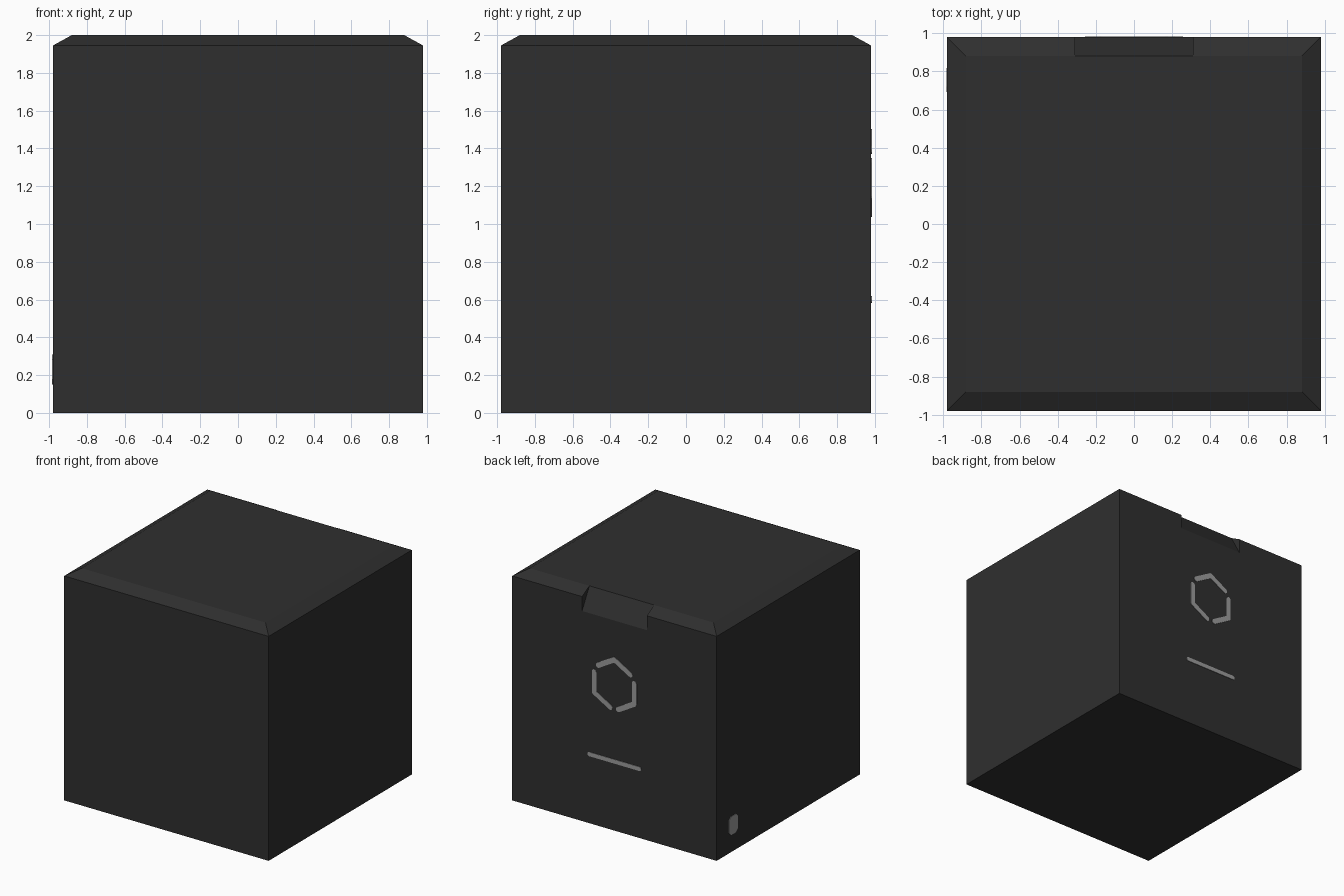
import bpy, bmesh, math
from mathutils import Vector

if "Cube" in bpy.data.objects:
    bpy.data.objects.remove(bpy.data.objects["Cube"])


def material(name, value):
    m = bpy.data.materials.new(name)
    m.diffuse_color = (value, value, value, 1)
    m.use_nodes = True
    m.node_tree.nodes["Principled BSDF"].inputs["Base Color"].default_value = m.diffuse_color
    return m


charcoal = material("charcoal", 0.028)
light_grey = material("light_grey", 0.33)


def add_object(name, bm, mat):
    bmesh.ops.recalc_face_normals(bm, faces=bm.faces)
    me = bpy.data.meshes.new(name)
    bm.to_mesh(me)
    bm.free()
    me.materials.append(mat)
    ob = bpy.data.objects.new(name, me)
    bpy.context.collection.objects.link(ob)
    return ob


def prism(bm, points, offset):
    """Closed outline extruded along an offset vector."""
    face = bm.faces.new([bm.verts.new(p) for p in points])
    ext = bmesh.ops.extrude_face_region(bm, geom=[face], use_keep_orig=True)
    verts = [g for g in ext["geom"] if isinstance(g, bmesh.types.BMVert)]
    bmesh.ops.translate(bm, verts=verts, vec=offset)


H = 0.98      # half width of the box
T = 0.004     # thickness of the painted plates

# Box body: stacked square sections give the sloped top rim
bm = bmesh.new()
rings = []
for half, z in ((H, 0), (H, 1.945), (0.88, 2)):
    rings.append([bm.verts.new((sx * half, sy * half, z))
                  for sx, sy in ((-1, -1), (1, -1), (1, 1), (-1, 1))])
for lo, hi in zip(rings, rings[1:]):
    for i in range(4):
        j = (i + 1) % 4
        bm.faces.new((lo[i], lo[j], hi[j], hi[i]))
bm.faces.new(rings[0][::-1])
bm.faces.new(rings[-1])
body = add_object("box_body", bm, charcoal)

# Sloped finger recess in the back rim
bm = bmesh.new()
prism(bm, [(-0.31, y, z) for y, z in ((0.86, 2.036), (1.0, 1.784), (1.1, 1.784), (1.1, 2.036))],
      (0.62, 0, 0))
cutter = add_object("recess_cutter", bm, charcoal)
cutter.hide_render = True
cutter.hide_viewport = True
cut = body.modifiers.new("finger_recess", "BOOLEAN")
cut.operation = "DIFFERENCE"
cut.solver = "EXACT"
cut.object = cutter


def stroke(bm, a, b, r):
    """Round-ended bar from a to b (x, z) on the back face."""
    a, b = Vector(a), Vector(b)
    ang = math.atan2(b.y - a.y, b.x - a.x)
    pts = []
    for centre, start in ((b, ang - math.pi / 2), (a, ang + math.pi / 2)):
        for k in range(7):
            t = start + math.pi * k / 6
            pts.append((centre.x + r * math.cos(t), H, centre.y + r * math.sin(t)))
    prism(bm, pts, (0, T, 0))


# Broken hexagon outline on the back: three bent bars
corner = [Vector((0.222 * math.cos(math.radians(90 + 60 * i)),
                  1.26 + 0.222 * math.sin(math.radians(90 + 60 * i)))) for i in range(6)]
bm = bmesh.new()
for i in (0, 2, 4):
    for n in (i - 1, (i + 1) % 6):
        stroke(bm, corner[i], corner[i].lerp(corner[n], 0.8), 0.022)
add_object("hexagon_outline", bm, light_grey)

# Horizontal bar below it
bm = bmesh.new()
stroke(bm, (-0.24, 0.6), (0.24, 0.6), 0.018)
add_object("back_bar", bm, light_grey)

# Small clipped-corner plate low on the left side
bm = bmesh.new()
w, h, c = 0.062, 0.08, 0.028
pts = [(w, h - c), (w - c, h), (c - w, h), (-w, h - c),
       (-w, c - h), (c - w, -h), (w - c, -h), (w, c - h)]
prism(bm, [(-H, 0.755 + y, 0.23 + z) for y, z in pts], (-T, 0, 0))
add_object("side_plate", bm, light_grey)
